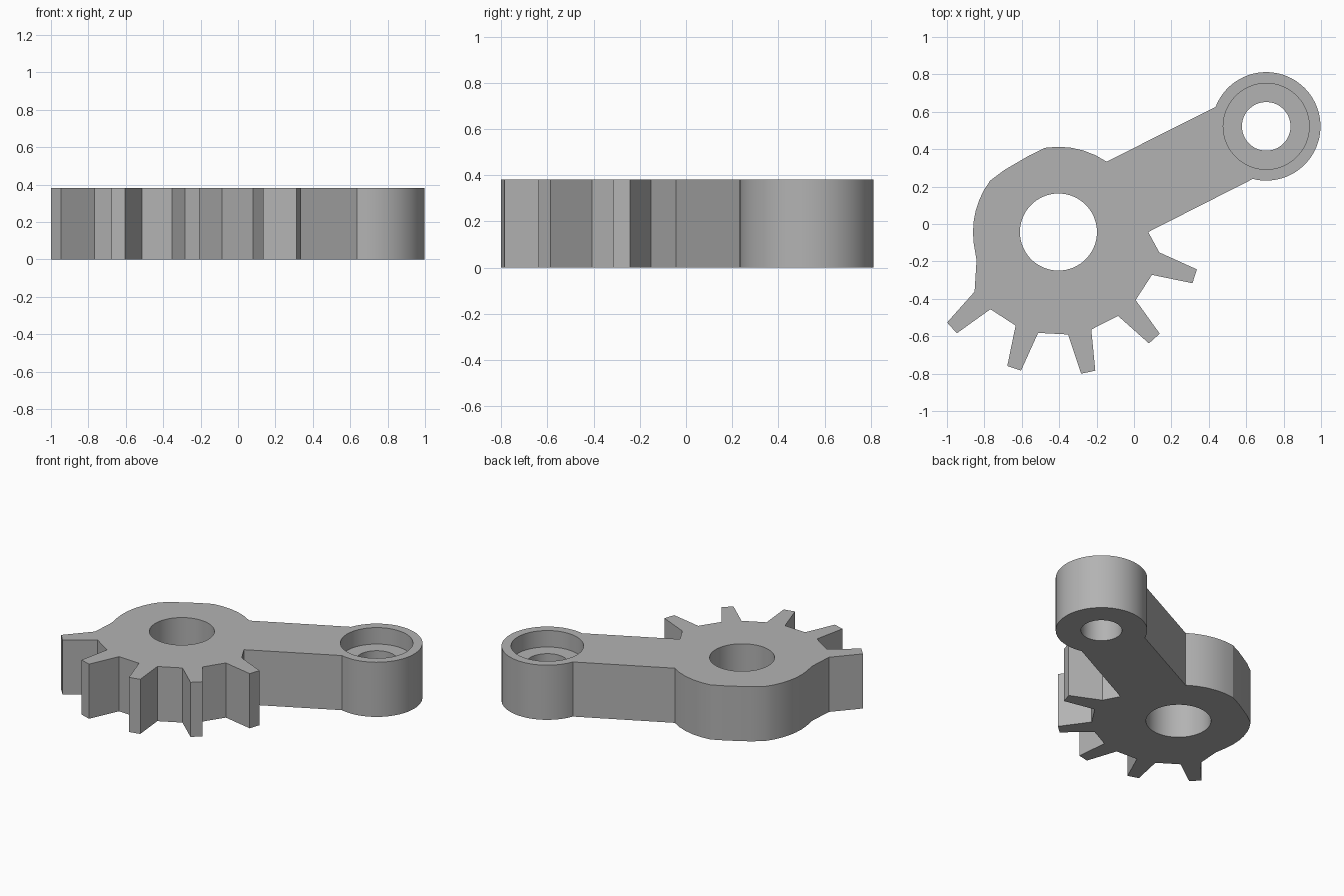
import bpy
import bmesh
from math import radians, cos, sin

HEIGHT = 0.382
HUB = (-0.404, -0.043)
EYE = (0.707, 0.522)

cube = bpy.data.objects.get("Cube")
if cube:
    bpy.data.objects.remove(cube, do_unlink=True)

grey = bpy.data.materials.new("plain grey")
grey.use_nodes = True
colour = (0.45, 0.45, 0.45, 1)
grey.diffuse_color = colour
grey.node_tree.nodes["Principled BSDF"].inputs["Base Color"].default_value = colour


def polar(centre, radius, degrees):
    a = radians(degrees)
    return (centre[0] + radius * cos(a), centre[1] + radius * sin(a))


def arc(centre, radius, start, end, steps):
    return [polar(centre, radius, start + (end - start) * i / steps) for i in range(steps + 1)]


def prism(name, outline, bottom, top):
    """Extrude a closed flat outline between two heights."""
    bm = bmesh.new()
    face = bm.faces.new([bm.verts.new((x, y, bottom)) for x, y in outline])
    moved = bmesh.ops.extrude_face_region(bm, geom=[face])["geom"]
    verts = [v for v in moved if isinstance(v, bmesh.types.BMVert)]
    bmesh.ops.translate(bm, verts=verts, vec=(0, 0, top - bottom))
    bmesh.ops.recalc_face_normals(bm, faces=bm.faces)
    mesh = bpy.data.meshes.new(name)
    bm.to_mesh(mesh)
    bm.free()
    mesh.materials.append(grey)
    obj = bpy.data.objects.new(name, mesh)
    bpy.context.collection.objects.link(obj)
    return obj


# Hub side with five tapered gear teeth
outline = [polar(HUB, 0.48, 0)]
for i in range(5):
    middle = -18 - 30 * i
    for radius, offset in ((0.55, 6.6), (0.767, 2.9), (0.767, -2.9), (0.55, -6.6)):
        outline.append(polar(HUB, radius, middle + offset))

# Rounded hub back with one flat, then the arm and its round eye
outline += [polar(HUB, 0.463, 199)]
outline += arc(HUB, 0.457, 188, 143, 6)
outline += [polar(HUB, 0.44, 131), polar(HUB, 0.438, 111)]
outline += arc(HUB, 0.456, 99, 55.6, 5)
outline += arc(EYE, 0.29, 158.9, -104.3, 60)
lever = prism("gear_lever", outline, 0, HEIGHT)

# Through holes and the counterbore in the eye
cuts = [
    ("hub_hole_cutter", HUB, 0.206, -0.1),
    ("eye_hole_cutter", EYE, 0.13, -0.1),
    ("counterbore_cutter", EYE, 0.23, HEIGHT - 0.115),
]
bpy.context.view_layer.objects.active = lever
lever.select_set(True)
for name, centre, radius, bottom in cuts:
    cutter = prism(name, arc(centre, radius, 0, 354, 59), bottom, HEIGHT + 0.1)
    cutter.hide_render = True
    mod = lever.modifiers.new(name, "BOOLEAN")
    mod.operation = "DIFFERENCE"
    mod.solver = "EXACT"
    mod.object = cutter
    bpy.ops.object.modifier_apply(modifier=mod.name)
    bpy.data.objects.remove(cutter, do_unlink=True)

bpy.ops.object.shade_smooth_by_angle(angle=radians(20))
